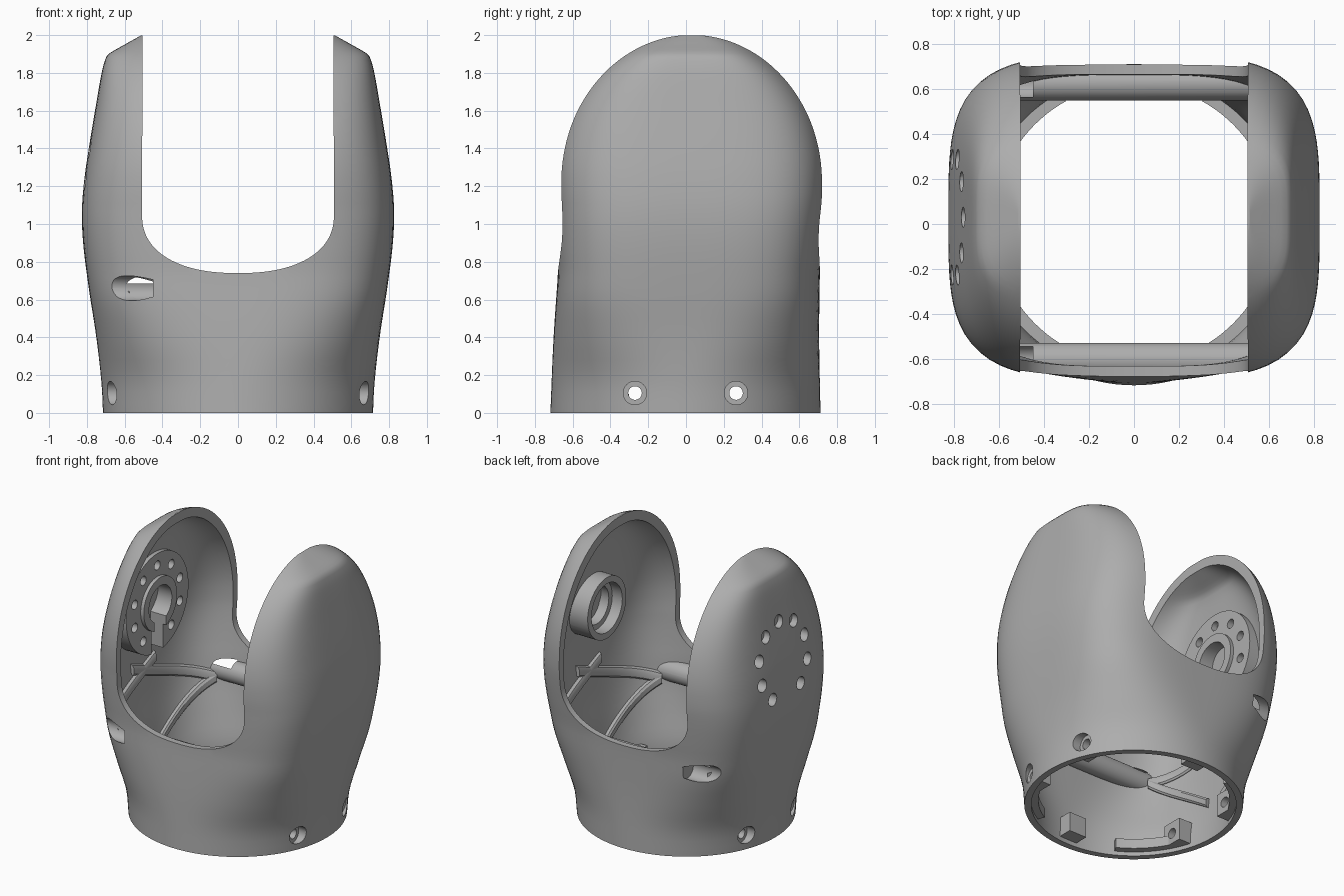
import bpy, bmesh, math
from mathutils import Vector, Matrix

if "Cube" in bpy.data.objects:
    bpy.data.objects.remove(bpy.data.objects["Cube"], do_unlink=True)

grey = bpy.data.materials.new("satin_grey")
grey.use_nodes = True
COLOR = (0.42, 0.42, 0.42, 1)
grey.diffuse_color = COLOR
grey.node_tree.nodes["Principled BSDF"].inputs["Base Color"].default_value = COLOR

WALL = 0.045
JOINT = (0.03, 1.31)          # y, z of the pivot axis
HEIGHTS = [1.998 * math.sin(i / 56 * math.pi / 2) for i in range(57)]


def smooth(table, z):
    """Smooth interpolation through (z, value) pairs."""
    n = len(table)
    z = min(max(z, table[0][0]), table[-1][0])
    i = next(k for k in range(n - 1) if z <= table[k + 1][0])

    def slope(k):
        p, q = table[max(k - 1, 0)], table[min(k + 1, n - 1)]
        return (q[1] - p[1]) / (q[0] - p[0])
    (z0, v0), (z1, v1) = table[i], table[i + 1]
    d = z1 - z0
    t = (z - z0) / d
    return ((2*t**3 - 3*t**2 + 1) * v0 + (t**3 - 2*t**2 + t) * d * slope(i)
            + (3*t**2 - 2*t**3) * v1 + (t**3 - t**2) * d * slope(i + 1))


HALF_X = [(0, .715), (.15, .722), (.4, .75), (.66, .79), (.9, .82), (1.08, .826), (1.25, .812),
          (1.4, .79), (1.6, .757), (1.8, .722), (1.87, .703), (1.9, .685), (1.95, .6), (2, .511)]
HALF_Y = [(0, .715), (.4, .703), (.8, .692), (1.1, .69), (1.22, .69)]
MID_Y = [(0, -.003), (.4, .002), (.8, .018), (1.1, .03)]
SQUARE = [(0, 2), (.2, 2.15), (.4, 2.7), (.66, 3.5), (1, 3.8)]


def section(z, inset=0, angle=0):
    """Point on the rounded-square outline at height z."""
    a, n = smooth(HALF_X, z), smooth(SQUARE, z)
    b = smooth(HALF_Y, z)
    if z > 1.22:
        b *= math.sqrt(1 - ((z - 1.22) / .78) ** 2)
    w = min(max((z - .75) / .4, 0), 1)
    edge = (1 - min(.51 / a, .998) ** n) ** (1 / n)
    b *= 1 + w * (1 / edge - 1)
    a, b = a - inset, max(b - inset, .02)
    c, s = math.cos(angle), math.sin(angle)
    r = 1 / (abs(c) ** n + abs(s) ** n) ** (1 / n)
    return Vector((a * r * c, smooth(MID_Y, z) + b * r * s, z * (1 - inset * .55)))


def finish(name, bm):
    bmesh.ops.recalc_face_normals(bm, faces=bm.faces)
    mesh = bpy.data.meshes.new(name)
    bm.to_mesh(mesh)
    bm.free()
    mesh.materials.append(grey)
    ob = bpy.data.objects.new(name, mesh)
    bpy.context.collection.objects.link(ob)
    return ob


def loft(name, loops):
    bm = bmesh.new()
    rings = [[bm.verts.new(p) for p in loop] for loop in loops]
    for r, s in zip(rings, rings[1:]):
        for i in range(len(r)):
            j = (i + 1) % len(r)
            bm.faces.new((r[i], r[j], s[j], s[i]))
    bm.faces.new(rings[0])
    bm.faces.new(rings[-1])
    return finish(name, bm)


def outline(z, inset):
    return [section(z, inset, math.tau * i / 112) for i in range(112)]


def rod(name, x0, x1, y, z, r, seg=40):
    """Cylinder running along x."""
    circle = [(r * math.cos(math.tau * i / seg), r * math.sin(math.tau * i / seg)) for i in range(seg)]
    return loft(name, [[(x, y + c, z + s) for c, s in circle] for x in (x0, x1)])


def box(name, x0, x1, y0, y1, z0, z1):
    return loft(name, [[(x, y0, z0), (x, y1, z0), (x, y1, z1), (x, y0, z1)] for x in (x0, x1)])


def combine(ob, tool, op='DIFFERENCE', keep=False):
    mod = ob.modifiers.new("cut", 'BOOLEAN')
    mod.operation, mod.solver, mod.object = op, 'EXACT', tool
    mesh = bpy.data.meshes.new_from_object(ob.evaluated_get(bpy.context.evaluated_depsgraph_get()))
    ob.modifiers.clear()
    ob.data = mesh
    if not keep:
        bpy.data.objects.remove(tool, do_unlink=True)
    return ob


# Hollow shell: inside skin down to the base, outside skin back up
shell = loft("housing_shell", [outline(z, WALL) for z in reversed(HEIGHTS)]
             + [outline(z, 0) for z in HEIGHTS])
core = loft("fit_helper", [outline(z, .02) for z in HEIGHTS])

# U-shaped opening between the two lobes
curve = []
for i in range(49):
    t = math.pi * i / 48
    c, s = -math.cos(t), math.sin(t)
    curve.append((.508 * math.copysign(abs(c) ** (2 / 2.3), c), 1.05 - .31 * s ** (2 / 2.3)))
curve += [(.505, 2.2), (-.505, 2.2)]
combine(shell, loft("opening_cutter", [[(x, y, z) for x, z in curve] for y in (-1, 1)]))

# Cross bars with screw pockets at the right-hand end
parts = [shell]
for side, y in (("front", -.605), ("back", .625)):
    bar = rod(side + "_cross_bar", -.75, .66, y, .64, .076)
    combine(bar, core, 'INTERSECT', keep=True)
    for ob in (shell, bar):
        combine(ob, rod("pocket_cutter", -1, -.45, y, .66, .066))
    parts.append(bar)

# Right pivot flange: slotted disc with raised collar and nine bolt holes
flange = rod("bolt_flange", -.9, -.665, *JOINT, .355, 64)
collar = rod("flange_collar", -.9, -.64, *JOINT, .19, 64)
for ob in (flange, collar):
    combine(ob, core, 'INTERSECT', keep=True)
    combine(ob, rod("bore_cutter", -.765, -.5, *JOINT, .13, 64))
    combine(ob, box("slot_cutter", -.765, -.5, -.035, .095, .9, 1.31))
for k in range(10):
    if k == 7:
        continue
    t = math.radians(18 + 36 * k)
    y, z = JOINT[0] + .27 * math.cos(t), JOINT[1] + .27 * math.sin(t)
    combine(flange, rod("bolt_cutter", -1, -.6, y, z, .033, 20))
    for ob in (shell, flange):
        combine(ob, rod("head_cutter", -1, -.725, y, z, .045, 24))
parts += [flange, collar]

# Left pivot socket with a stepped bore
socket = rod("pivot_socket", .61, .9, *JOINT, .22, 64)
combine(socket, core, 'INTERSECT', keep=True)
combine(socket, rod("bore_cutter", .5, .69, *JOINT, .175, 64))
combine(socket, rod("step_cutter", .5, .76, *JOINT, .135, 64))
parts.append(socket)

# Base screw blocks and counterbored holes
for sx, xs in ((1, "left"), (-1, "right")):
    for y, ys in ((-.27, "front"), (.265, "back")):
        block = box(f"{ys}_{xs}_screw_block", sx * .55, sx * .8, y - .075, y + .075, .03, .19)
        combine(block, core, 'INTERSECT', keep=True)
        for ob in (shell, block):
            combine(ob, rod("screw_cutter", sx * .5, sx * .9, y, .105, .036, 24))
            combine(ob, rod("head_cutter", sx * .63, sx * .9, y, .105, .062, 32))
        parts.append(block)
for y, ys in ((-.62, "front"), (.61, "back")):
    block = box(ys + "_centre_block", -.07, .07, y - .05, y + .05, .03, .17)
    parts.append(block)

# Locating ledges around the inside of the base
for k in range(4):
    mid = math.radians(45 + 90 * k)
    loops = []
    for i in range(13):
        t = mid + math.radians(-16 + 32 * i / 12)
        loops.append([(r * math.cos(t), r * math.sin(t), z)
                      for r, z in ((.625, .03), (.69, .03), (.69, .1), (.625, .1))])
    parts.append(loft(f"base_ledge_{k + 1}", loops))

# Stiffening ribs fanning over the inside walls from the bar ends
for sx in (1, -1):
    for sy in (1, -1):
        for end_angle, end_z in ((-12, .88), (8, .3)):
            loops = []
            for i in range(15):
                f = i / 14
                t = math.radians(48 + (end_angle - 48) * f)
                p = section(.62 + (end_z - .62) * f, WALL, t)
                q = section(.62 + (end_z - .62) * f, WALL + .03, t)
                out = (p - q).normalized()
                up = Vector((0, 0, 1))
                ring = [p + out * u + up * v for u, v in
                        ((.01, -.035), (-.015, -.035), (-.025, -.02), (-.025, .02), (-.015, .035), (.01, .035))]
                loops.append([(sx * v.x, sy * v.y + (.03 if sy < 0 else 0), v.z) for v in ring])
            parts.append(loft("wall_rib", loops))

bpy.data.objects.remove(core, do_unlink=True)

# Smooth shading with crisp machined edges
bpy.ops.object.select_all(action='DESELECT')
for ob in parts:
    ob.select_set(True)
bpy.context.view_layer.objects.active = shell
bpy.ops.object.shade_smooth_by_angle(angle=math.radians(30))
